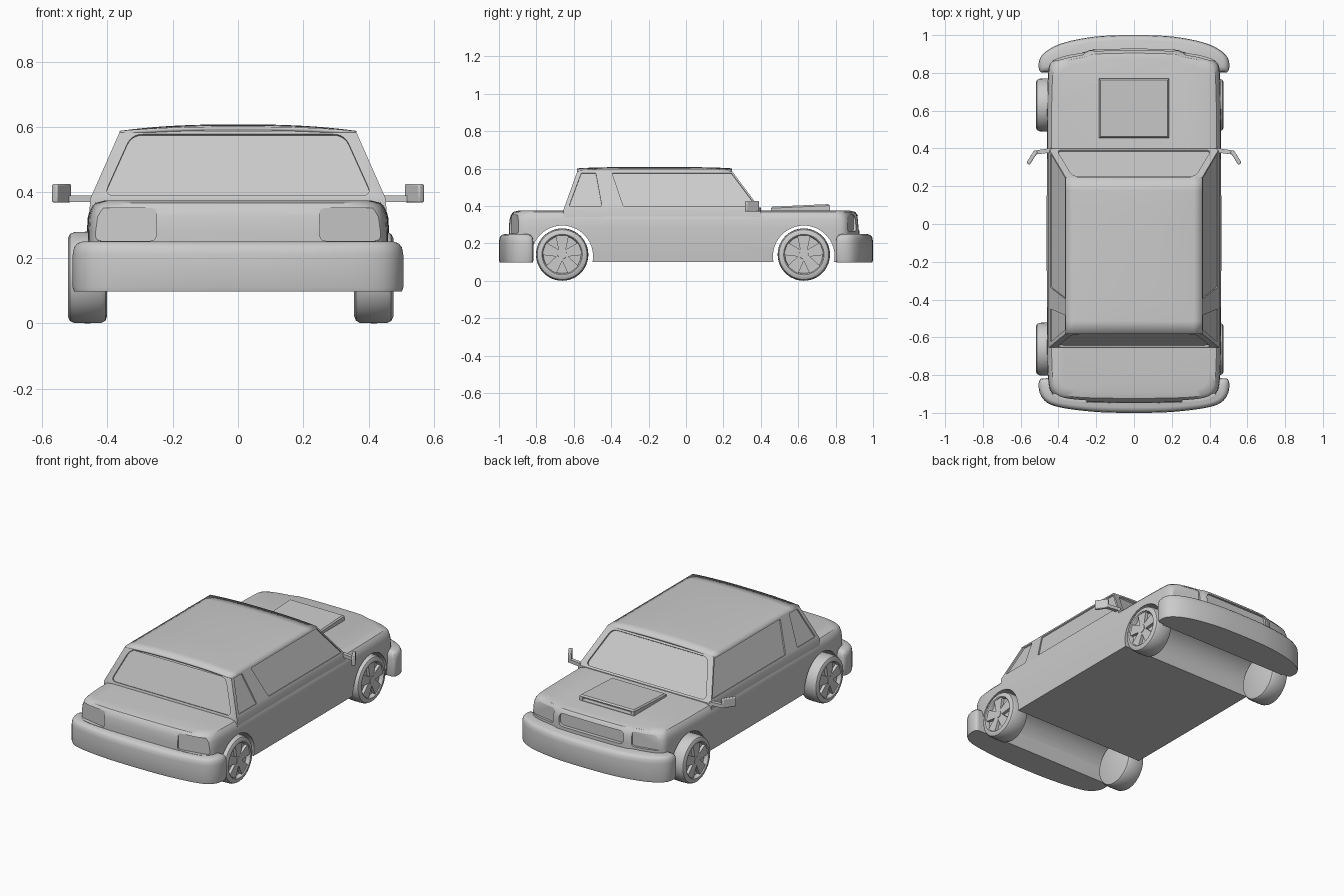
import bpy, bmesh
from math import pi, radians
from mathutils import Vector, Matrix

if "Cube" in bpy.data.objects:
    bpy.data.objects.remove(bpy.data.objects["Cube"])


def make(name, bm):
    bmesh.ops.recalc_face_normals(bm, faces=bm.faces)
    me = bpy.data.meshes.new(name)
    bm.to_mesh(me)
    bm.free()
    ob = bpy.data.objects.new(name, me)
    bpy.context.collection.objects.link(ob)
    return ob


def loft(name, rings):
    bm = bmesh.new()
    vs = [[bm.verts.new(p) for p in r] for r in rings]
    n = len(vs[0])
    for a, b in zip(vs, vs[1:]):
        for i in range(n):
            j = (i + 1) % n
            bm.faces.new((a[i], a[j], b[j], b[i]))
    bm.faces.new(vs[0][::-1])
    bm.faces.new(vs[-1])
    return make(name, bm)


def mirror_outline(half):
    return half + [(-x, y) for x, y in reversed(half)]


def soften(pts, times=2):
    for _ in range(times):
        out = []
        for a, b in zip(pts, pts[1:] + pts[:1]):
            a, b = Vector(a), Vector(b)
            out += [a.lerp(b, .25), a.lerp(b, .75)]
        pts = out
    return pts


def layered(name, outline, levels):
    """Stack a plan outline at (height, inset) levels."""
    xs, ys = [p[0] for p in outline], [p[1] for p in outline]
    cx, cy = (max(xs) + min(xs)) / 2, (max(ys) + min(ys)) / 2
    hx, hy = (max(xs) - min(xs)) / 2, (max(ys) - min(ys)) / 2
    return loft(name, [[(cx + (x - cx) * (1 - d / hx), cy + (y - cy) * (1 - d / hy), z)
                        for x, y in outline] for z, d in levels])


def rounded(corners, r):
    pts = []
    for i, p in enumerate(corners):
        a = p + (corners[i - 1] - p).normalized() * r
        b = p + (corners[(i + 1) % len(corners)] - p).normalized() * r
        for k in range(6):
            t = k / 5
            pts.append(a * (1 - t) ** 2 + p * 2 * t * (1 - t) + b * t * t)
    return pts


def panel_cutter(corners, outward, depth, r=.02):
    c = [Vector(p) for p in corners]
    n = (c[1] - c[0]).cross(c[3] - c[0]).normalized()
    if n.dot(Vector(outward)) < 0:
        n = -n
    pts = rounded(c, r)
    return loft("cutter", [[p - n * depth for p in pts], [p + n * .06 for p in pts]])


def carve(ob, cutters):
    for c in cutters:
        c.hide_render = True
        m = ob.modifiers.new("cut", 'BOOLEAN')
        m.operation, m.solver, m.object = 'DIFFERENCE', 'EXACT', c
    dg = bpy.context.evaluated_depsgraph_get()
    me = bpy.data.meshes.new_from_object(ob.evaluated_get(dg))
    ob.modifiers.clear()
    ob.data = me
    for c in cutters:
        bpy.data.objects.remove(c)


AXLES = (-.662, .63)

# Lower body with wheel tunnels, lamps and grille
half = [(.22, -.947), (.38, -.935), (.435, -.905), (.457, -.84), (.462, -.6), (.462, .5),
        (.457, .80), (.445, .862), (.36, .893), (.26, .908), (.225, .928)]
body = layered("body", soften(mirror_outline(half)),
               [(.10, .006), (.18, 0), (.28, 0), (.325, .003), (.353, .011),
                (.368, .024), (.376, .055)])
cuts = []
for y in AXLES:
    bm = bmesh.new()
    bmesh.ops.create_cone(bm, cap_ends=True, segments=64, radius1=.165, radius2=.165, depth=1.4,
                          matrix=Matrix.Translation((0, y, .13)) @ Matrix.Rotation(pi / 2, 4, 'Y'))
    cuts.append(make("cutter", bm))
for s in (-1, 1):
    for x0, y0, x1, y1, z0, z1 in ((.265, .905, .432, .872, .265, .352),
                                   (.25, -.943, .438, -.905, .252, .352)):
        cuts.append(panel_cutter([(s * x0, y0, z0), (s * x1, y1, z0), (s * x1, y1, z1),
                                  (s * x0, y0, z1)], (0, y0, 0), .01))
cuts.append(panel_cutter([(-.22, .925, .27), (.22, .925, .27), (.22, .925, .345),
                          (-.22, .925, .345)], (0, 1, 0), .02, .03))
carve(body, cuts)

# Cabin with recessed windows
ring = lambda x, y0, y1, z: [(x, y0, z), (x, y1, z), (-x, y1, z), (-x, y0, z)]
cabin = loft("cabin", [ring(.455, -.655, .40, .31), ring(.452, -.655, .40, .38),
                       ring(.36, -.58, .245, .588)])
side_x = lambda z: .452 - (z - .38) * .442
front_y = lambda z: .40 - (z - .38) * .745
rear_y = lambda z: -.655 + (z - .38) * .36
cuts = []
for s in (-1, 1):
    for w in ([(-.335, .40), (.375, .40), (.243, .576), (-.395, .576)],
              [(-.625, .40), (-.45, .40), (-.482, .576), (-.56, .576)]):
        cuts.append(panel_cutter([(s * side_x(z), y, z) for y, z in w], (s, 0, 0), .008, .006))
for f, d in ((front_y, 1), (rear_y, -1)):
    w = [(-.41, .39), (.41, .39), (.325, .578), (-.325, .578)]
    cuts.append(panel_cutter([(x, f(z), z) for x, z in w], (0, d, 0), .01, .035))
carve(cabin, cuts)

# Crowned roof
bm = bmesh.new()
bmesh.ops.create_grid(bm, x_segments=16, y_segments=12, size=1)
for v in bm.verts:
    x, y = v.co.x, v.co.y
    v.co = (x * .362, -.168 + y * .414, .588 + .02 * (1 - abs(x) ** 2.5) * (1 - .35 * y ** 4))
roof = make("roof", bm)
m = roof.modifiers.new("thickness", 'SOLIDIFY')
m.thickness, m.offset = .012, -1

# Bumpers
bumper_levels = [(.097, .004), (.11, 0), (.21, 0), (.232, .004), (.244, .014), (.25, .03)]
rear = [(.47, -.815), (.505, -.82), (.505, -.89), (.47, -.945), (.40, -.972), (.25, -.992), (.12, -1)]
front = [(.47, .80), (.505, .805), (.505, .875), (.46, .922), (.38, .96), (.25, .988), (.12, 1)]
layered("rear_bumper", soften(mirror_outline(rear)), bumper_levels)
layered("front_bumper", soften(mirror_outline(front)), bumper_levels)

# Hood scoop, open at the front
scoop = loft("hood_scoop", [
    [(-.185, .455, .365), (.185, .455, .365), (.185, .77, .365), (-.185, .77, .365)],
    [(-.185, .455, .388), (.185, .455, .388), (.185, .77, .402), (-.185, .77, .402)],
    [(-.178, .462, .396), (.178, .462, .396), (.178, .762, .410), (-.178, .762, .410)]])
carve(scoop, [panel_cutter([(-.165, .77, .379), (.165, .77, .379), (.165, .77, .399),
                            (-.165, .77, .399)], (0, 1, 0), .03, .005)])

# Door mirrors
for s, side in ((-1, "left"), (1, "right")):
    arm = [(.44, .378), (.44, .402), (.53, .388), (.522, .368)]
    head = [(.508, .383), (.527, .392), (.57, .325), (.553, .312)]
    layered(side + "_mirror_arm", [(s * x, y) for x, y in arm], [(.37, 0), (.391, 0)])
    ob = layered(side + "_mirror", [(s * x, y) for x, y in head], [(.369, 0), (.426, 0)])
    m = ob.modifiers.new("round", 'BEVEL')
    m.width, m.segments = .005, 2


# Wheels: lathed tyre and dished rim with five spokes
def wheel(name, x, y, s):
    prof = [(-.06, 0), (-.06, .118), (-.055, .132), (-.042, .139), (0, .14), (.04, .139),
            (.053, .133), (.06, .12), (.06, .108), (.056, .104), (.036, .10), (.036, 0)]
    bm = bmesh.new()
    vs = [bm.verts.new((a, 0, r)) for a, r in prof]
    es = [bm.edges.new(p) for p in zip(vs, vs[1:])]
    bmesh.ops.spin(bm, geom=vs + es, cent=(0, 0, 0), axis=(1, 0, 0), angle=2 * pi,
                   steps=48, use_duplicate=False)
    bmesh.ops.remove_doubles(bm, verts=bm.verts, dist=1e-5)
    for k in range(5):
        spoke = bmesh.ops.create_cube(bm, size=1)['verts']
        for v in spoke:
            w = .036 if v.co.z < 0 else .07
            v.co = (.044 + v.co.x * .02, v.co.y * w, .06 + v.co.z * .084)
        bmesh.ops.rotate(bm, verts=spoke, matrix=Matrix.Rotation(2 * pi * k / 5, 3, 'X'))
    bmesh.ops.create_cone(bm, cap_ends=True, segments=24, radius1=.026, radius2=.024, depth=.024,
                          matrix=Matrix.Translation((.045, 0, 0)) @ Matrix.Rotation(pi / 2, 4, 'Y'))
    bmesh.ops.transform(bm, verts=bm.verts,
                        matrix=Matrix.Translation((x, y, .14)) @ Matrix.Diagonal((s, 1, 1, 1)))
    make(name, bm)


for y, end in zip(AXLES, ("rear", "front")):
    wheel(end + "_left_wheel", -.46, y, -1)
    wheel(end + "_right_wheel", .415, y, 1)

# Smooth shading with crisp edges
for ob in bpy.context.scene.objects:
    ob.select_set(True)
bpy.context.view_layer.objects.active = body
bpy.ops.object.shade_smooth_by_angle(angle=radians(32))
